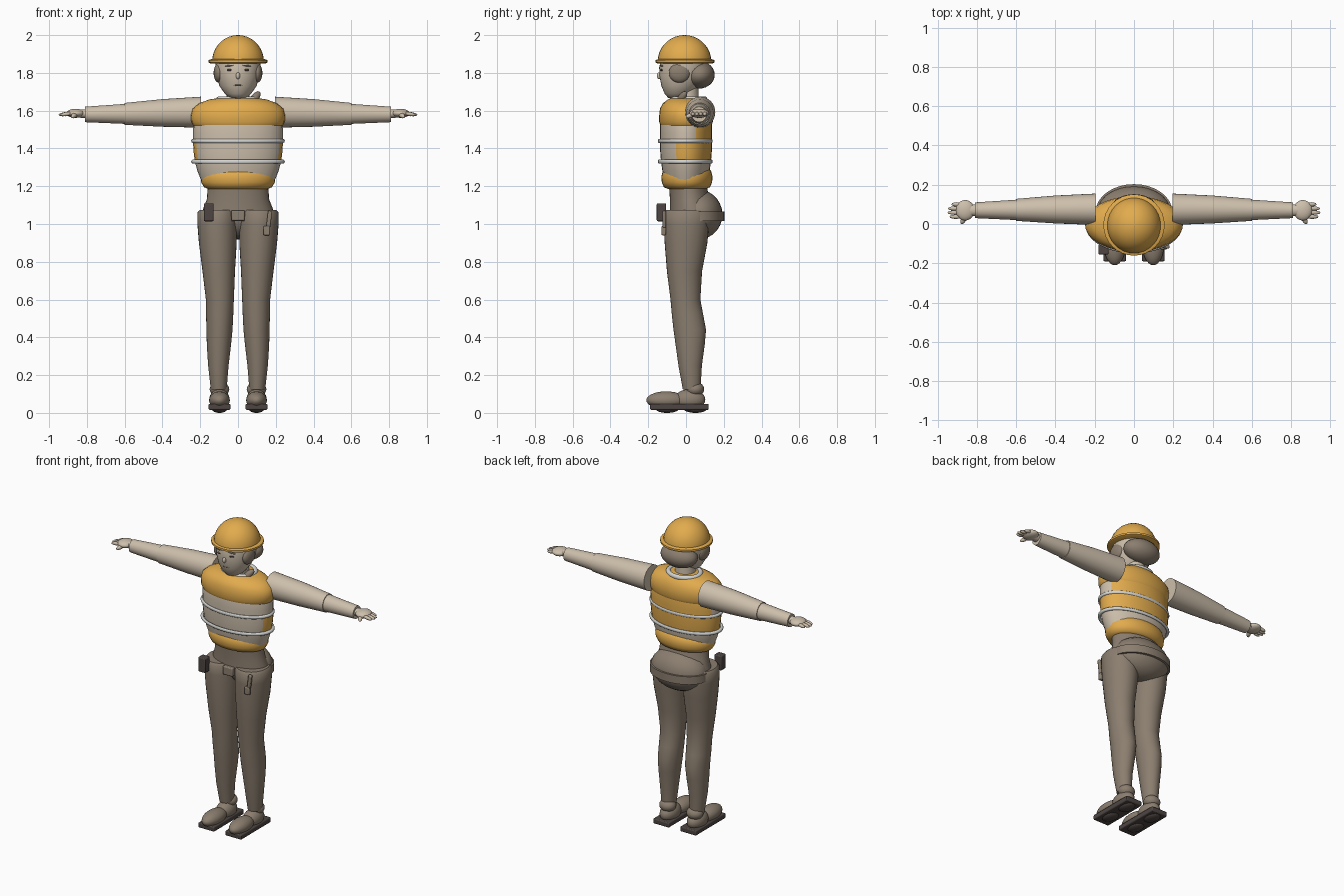
import bpy, math
from mathutils import Vector

def mat(name, c):
    m = bpy.data.materials.new(name)
    m.diffuse_color = (*c, 1)
    return m

YELLOW = mat("safety_yellow", (0.76, 0.41, 0.075))
BEIGE = mat("shirt_beige", (0.61, 0.52, 0.41))
TAUPE = mat("trouser_taupe", (0.26, 0.21, 0.16))
PALE = mat("reflective_grey", (0.66, 0.66, 0.65))
DARK = mat("dark_brown", (0.075, 0.06, 0.055))

def finish(o, name, m, angle=40):
    o.name = name
    o.data.materials.append(m)
    bpy.ops.object.select_all(action='DESELECT')
    o.select_set(True)
    bpy.context.view_layer.objects.active = o
    bpy.ops.object.shade_smooth_by_angle(angle=math.radians(angle))
    return o

def loft(name, m, rings, axis='z', n=32, angle=40):
    """Elliptical rings (t, c1, c2, r1, r2) stacked along z, or along x."""
    verts, faces = [], []
    for t, a, b, ra, rb in rings:
        for i in range(n):
            w = 2 * math.pi * i / n
            u, v = a + ra * math.cos(w), b + rb * math.sin(w)
            verts.append((u, v, t) if axis == 'z' else (t, u, v))
    for k in range(len(rings) - 1):
        for i in range(n):
            j = (i + 1) % n
            faces.append((k*n + i, k*n + j, (k+1)*n + j, (k+1)*n + i))
    faces.append(tuple(reversed(range(n))))
    last = (len(rings) - 1) * n
    faces.append(tuple(range(last, last + n)))
    me = bpy.data.meshes.new(name)
    me.from_pydata(verts, [], faces)
    if rings[-1][0] < rings[0][0]:
        me.flip_normals()
    o = bpy.data.objects.new(name, me)
    bpy.context.collection.objects.link(o)
    return finish(o, name, m, angle)

def ball(name, m, c, r, rot=(0, 0, 0), seg=28):
    bpy.ops.mesh.primitive_uv_sphere_add(segments=seg, ring_count=seg // 2, location=c, rotation=rot)
    o = bpy.context.object
    o.scale = r
    return finish(o, name, m, 60)

def box(name, m, c, size, rot=(0, 0, 0), bevel=0.006):
    bpy.ops.mesh.primitive_cube_add(size=1, location=c, rotation=rot)
    o = bpy.context.object
    o.scale = size
    bpy.ops.object.transform_apply(location=False, rotation=False, scale=True)
    if bevel:
        b = o.modifiers.new("bevel", 'BEVEL')
        b.width, b.segments = bevel, 2
    return finish(o, name, m, 30)

def ring(name, m, c, rx, ry, tube):
    bpy.ops.mesh.primitive_torus_add(location=c, major_radius=rx, minor_radius=tube,
                                     major_segments=48, minor_segments=10)
    bpy.context.object.scale = (1, ry / rx, 1)
    return finish(bpy.context.object, name, m, 60)

def rod(name, m, a, b, r):
    a, b = Vector(a), Vector(b)
    q = (b - a).to_track_quat('Z', 'Y').to_euler()
    return ball(name, m, (a + b) / 2, (r, r, (b - a).length / 2), q, 12)

# Hard hat
dome = [(1.86 + 0.14 * math.sin(a), 0, -0.008, 0.137 * math.cos(a), 0.142 * math.cos(a))
        for a in [math.radians(d) for d in (0, 10, 20, 30, 40, 50, 60, 70, 80, 88)]]
loft("helmet_dome", YELLOW, dome)
loft("helmet_brim", YELLOW, [(1.85, 0, -0.005, 0.146, 0.146), (1.855, 0, -0.005, 0.156, 0.156),
                             (1.867, 0, -0.005, 0.156, 0.156), (1.873, 0, -0.005, 0.142, 0.142)])

# Head, hair and neck
loft("head", BEIGE, [(1.662, 0, -0.045, 0.02, 0.025), (1.668, 0, -0.045, 0.045, 0.05),
                     (1.69, 0, -0.04, 0.07, 0.073), (1.73, 0, -0.03, 0.098, 0.1),
                     (1.78, 0, -0.02, 0.113, 0.12), (1.83, 0, -0.015, 0.12, 0.127),
                     (1.88, 0, -0.01, 0.12, 0.12)], angle=60)
ball("hair_bun", TAUPE, (0, 0.07, 1.79), (0.122, 0.082, 0.073))
loft("neck", BEIGE, [(1.6, 0, 0.005, 0.065, 0.065), (1.72, 0, 0.005, 0.06, 0.06)])
ring("collar", PALE, (0, 0.015, 1.66), 0.1, 0.085, 0.016)
rod("collar_radio", TAUPE, (0.06, -0.045, 1.63), (0.115, 0.0, 1.70), 0.022)

# Face details
ball("nose", BEIGE, (0, -0.142, 1.785), (0.011, 0.012, 0.018))
ball("mouth", TAUPE, (0, -0.126, 1.735), (0.026, 0.006, 0.005))
for s in (-1, 1):
    ball("side_hair", TAUPE, (s * 0.102, -0.035, 1.80), (0.027, 0.056, 0.052))
    ball("eye", DARK, (s * 0.045, -0.129, 1.815), (0.015, 0.007, 0.006), (0, 0, s * 0.3))
    ball("eyebrow", TAUPE, (s * 0.047, -0.13, 1.838), (0.024, 0.006, 0.004), (0, s * 0.1, s * 0.3))

# Torso: shirt front, with vest colour on the sides and back by region
zs = [1.22, 1.28, 1.33, 1.38, 1.43, 1.48, 1.53, 1.58]
rx = [0.19, 0.215, 0.228, 0.235, 0.238, 0.238, 0.236, 0.22]
torso = loft("shirt_torso", BEIGE, [(z, 0, 0, r, r * 0.58) for z, r in zip(zs, rx)])
torso.data.materials.append(YELLOW)
for p in torso.data.polygons:
    x, y, z = p.center
    if (1.33 < z < 1.43 and y > -0.06) or (z > 1.43 and y > 0.06):
        p.material_index = 1

# Vest shoulder and hem bulges
loft("vest_shoulders", YELLOW, [(1.495, 0, 0, 0.20, 0.115), (1.51, 0, 0, 0.23, 0.132),
                                (1.54, 0, 0, 0.247, 0.142), (1.575, 0, 0, 0.25, 0.142),
                                (1.61, 0, 0, 0.24, 0.138), (1.64, 0, 0, 0.205, 0.122),
                                (1.66, 0, 0.005, 0.15, 0.10), (1.668, 0, 0.005, 0.09, 0.08)], angle=60)
loft("vest_hem", YELLOW, [(1.185, 0, 0.005, 0.155, 0.10), (1.195, 0, 0.005, 0.18, 0.122),
                          (1.22, 0, 0.005, 0.195, 0.133), (1.25, 0, 0.005, 0.198, 0.136),
                          (1.28, 0, 0.005, 0.188, 0.128), (1.298, 0, 0.005, 0.16, 0.11)], angle=60)
for z in (1.33, 1.44):
    ring("reflective_band", PALE, (0, -0.004, z), 0.237, 0.139, 0.011)

# Waist, hips and belt
loft("waist", TAUPE, [(1.04, 0, 0.03, 0.185, 0.115), (1.08, 0, 0.03, 0.185, 0.115),
                      (1.13, 0, 0.02, 0.165, 0.105), (1.20, 0, 0.01, 0.16, 0.1)])
ball("seat_of_trousers", TAUPE, (0, 0.065, 1.05), (0.188, 0.128, 0.132))
loft("belt", TAUPE, [(1.015, 0, 0.06, 0.196, 0.143), (1.067, 0, 0.06, 0.196, 0.143)])
box("belt_buckle", TAUPE, (0, -0.095, 1.045), (0.07, 0.03, 0.055))
box("belt_pouch", DARK, (-0.155, -0.13, 1.062), (0.052, 0.05, 0.095))
box("tool_loop", TAUPE, (0.165, -0.115, 1.025), (0.022, 0.02, 0.09), (0, 0.12, 0))
box("tool_head", TAUPE, (0.152, -0.118, 0.965), (0.034, 0.024, 0.05))

# Legs and shoes
for s in (-1, 1):
    loft("trouser_leg", TAUPE, [(0.125, s*0.102, 0.03, 0.042, 0.047), (0.25, s*0.104, 0.022, 0.054, 0.062),
                                (0.36, s*0.101, 0.022, 0.064, 0.077), (0.44, s*0.098, 0.02, 0.069, 0.086),
                                (0.52, s*0.097, 0.008, 0.072, 0.083), (0.6, s*0.096, -0.003, 0.074, 0.079),
                                (0.75, s*0.102, -0.008, 0.086, 0.093), (0.9, s*0.107, 0, 0.1, 0.113),
                                (1.0, s*0.11, 0.002, 0.105, 0.12), (1.06, s*0.11, 0.003, 0.105, 0.121),
                                (1.075, s*0.108, 0.003, 0.095, 0.11)])
    x = s * 0.098
    ball("ankle", TAUPE, (x, 0.048, 0.125), (0.052, 0.048, 0.04))
    ball("shoe_heel", TAUPE, (x, 0.02, 0.07), (0.054, 0.082, 0.056))
    ball("shoe_toe", TAUPE, (x, -0.105, 0.067), (0.055, 0.105, 0.047))
    box("shoe_sole", DARK, (x, -0.035, 0.032), (0.115, 0.31, 0.032))
    for y in (-0.1, 0.05):
        ball("sole_pad", DARK, (x, y, 0.02), (0.04, 0.06, 0.02))

# Arms and hands
for s in (-1, 1):
    loft("upper_sleeve", BEIGE, [(s*0.195, 0.075, 1.592, 0.08, 0.082), (s*0.4, 0.074, 1.588, 0.071, 0.073),
                                 (s*0.6, 0.072, 1.583, 0.056, 0.058)], 'x')
    loft("lower_sleeve", BEIGE, [(s*0.595, 0.072, 1.583, 0.052, 0.053),
                                 (s*0.81, 0.07, 1.58, 0.04, 0.041)], 'x')
    loft("wrist", BEIGE, [(s*0.80, 0.07, 1.583, 0.028, 0.024), (s*0.85, 0.07, 1.585, 0.03, 0.021)], 'x')
    ball("palm", BEIGE, (s * 0.86, 0.07, 1.586), (0.048, 0.052, 0.024))
    for i, tip in enumerate((0.94, 0.95, 0.948, 0.93)):
        y = 0.037 + i * 0.021
        rod("finger", BEIGE, (s * 0.875, y, 1.588), (s * tip, y, 1.577), 0.011)
    rod("thumb", BEIGE, (s * 0.855, 0.045, 1.582), (s * 0.88, 0.0, 1.566), 0.013)
